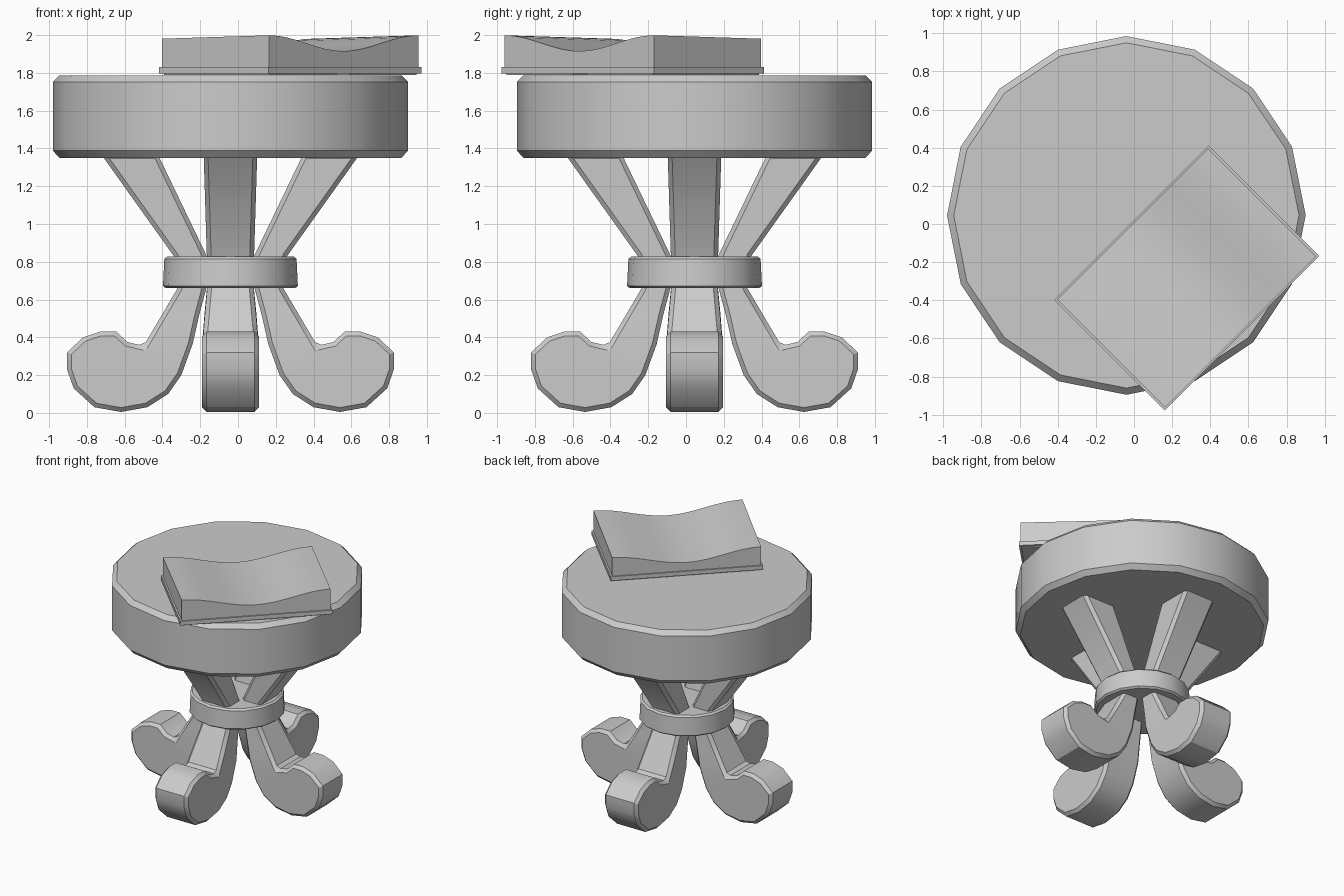
import bpy, bmesh
from math import radians, pi, cos, sin
from mathutils import Matrix

if "Cube" in bpy.data.objects:
    bpy.data.objects.remove(bpy.data.objects["Cube"], do_unlink=True)

AXIS = (-0.04, 0.045)   # table centre

grey = bpy.data.materials.new("plain_grey")
grey.use_nodes = True
colour = (0.6, 0.6, 0.6, 1)
grey.diffuse_color = colour
grey.node_tree.nodes["Principled BSDF"].inputs["Base Color"].default_value = colour


def finish(name, bm, place):
    """Turn a bmesh into a placed, angle-smoothed object."""
    bmesh.ops.recalc_face_normals(bm, faces=bm.faces)
    bm.transform(place)
    mesh = bpy.data.meshes.new(name)
    bm.to_mesh(mesh)
    bm.free()
    mesh.materials.append(grey)
    obj = bpy.data.objects.new(name, mesh)
    bpy.context.collection.objects.link(obj)
    bpy.ops.object.select_all(action='DESELECT')
    obj.select_set(True)
    bpy.context.view_layer.objects.active = obj
    bpy.ops.object.shade_smooth_by_angle(angle=radians(32))
    return obj


def lathe(name, rings, sides=16):
    """Closed solid from (radius, height) rings."""
    bm = bmesh.new()
    loops = [[bm.verts.new((r * cos(2 * pi * i / sides), r * sin(2 * pi * i / sides), z))
              for i in range(sides)] for r, z in rings]
    for low, high in zip(loops, loops[1:]):
        for i in range(sides):
            j = (i + 1) % sides
            bm.faces.new((low[i], low[j], high[j], high[i]))
    bm.faces.new(loops[0])
    bm.faces.new(loops[-1])
    finish(name, bm, Matrix.Translation((*AXIS, 0)))


def strip_solid(sections):
    """Solid from cross-sections, each a list of four corners."""
    bm = bmesh.new()
    loops = [[bm.verts.new(p) for p in s] for s in sections]
    for a, b in zip(loops, loops[1:]):
        for i in range(4):
            j = (i + 1) % 4
            bm.faces.new((a[i], a[j], b[j], b[i]))
    bm.faces.new(loops[0])
    bm.faces.new(loops[-1])
    bmesh.ops.recalc_face_normals(bm, faces=bm.faces)
    return bm


# Table top and the collar that ties the legs
lathe("table_top", [(0.905, 1.35), (0.94, 1.388), (0.94, 1.752), (0.905, 1.787)])
lathe("leg_collar", [(0.342, 0.66), (0.357, 0.672), (0.35, 0.815), (0.335, 0.828)])

# Scrolled leg: inner radius, height, outer radius, height, half width
LEG = [
    (0.385, 1.37, 0.685, 1.37, 0.142),
    (0.125, 0.83, 0.30, 0.83, 0.125),
    (0.125, 0.67, 0.28, 0.66, 0.123),
    (0.165, 0.52, 0.38, 0.49, 0.138),
    (0.20, 0.365, 0.46, 0.355, 0.15),
    (0.26, 0.20, 0.545, 0.375, 0.15),
    (0.33, 0.10, 0.605, 0.43, 0.15),
    (0.44, 0.03, 0.69, 0.43, 0.15),
    (0.58, 0.005, 0.78, 0.40, 0.15),
    (0.72, 0.03, 0.865, 0.32, 0.15),
    (0.83, 0.13, 0.865, 0.23, 0.15),
]
for turn, side in enumerate(("left", "back", "right", "front")):
    bm = strip_solid([[(a, -w, b), (a, w, b), (c, w, d), (c, -w, d)]
                      for a, b, c, d, w in LEG])
    rims = [e for e in bm.edges if e.calc_face_angle(0) > radians(65)]
    bmesh.ops.bevel(bm, geom=rims, offset=0.023, segments=1, affect='EDGES')
    finish(side + "_leg", bm,
           Matrix.Translation((*AXIS, 0)) @ Matrix.Rotation(turn * pi / 2, 4, 'Z'))

# Open book, turned on the table and overhanging its edge
BOOK = Matrix.Translation((0.277, -0.283, 0)) @ Matrix.Rotation(pi / 4, 4, 'Z')


def book_slab(name, length, width, bottom, top, centre=0):
    bm = bmesh.new()
    bmesh.ops.create_cube(bm, size=1)
    bm.transform(Matrix.Translation((centre, 0, (bottom + top) / 2))
                 @ Matrix.Diagonal((length, width, top - bottom, 1)))
    finish(name, bm, BOOK)


book_slab("book_cover", 1.145, 0.82, 1.797, 1.83)
for centre, side in ((-0.3, "right"), (0.3, "left")):
    book_slab(side + "_cover_board", 0.5, 0.79, 1.789, 1.799, centre)

# Page block with two swells meeting in a gutter
steps = 16
pages = []
for i in range(steps + 1):
    t = 2 * i / steps - 1
    top = 1.957 - 0.042 * cos(pi * t)
    x = 0.56 * t
    pages.append([(x, -0.4, 1.828), (x, 0.4, 1.828), (x, 0.4, top - 0.018), (x, -0.4, top)])
finish("book_pages", strip_solid(pages), BOOK)
